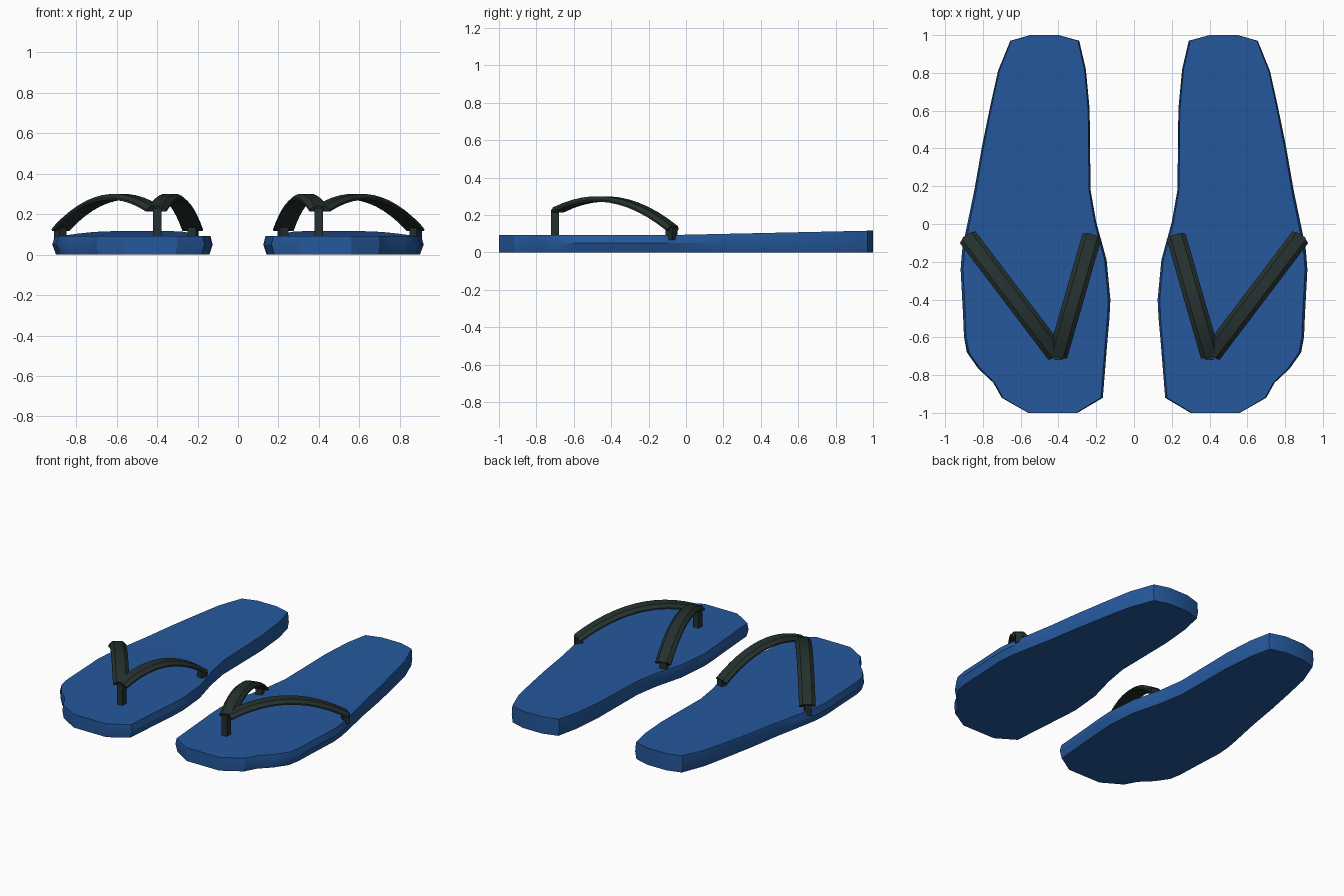
import bpy, bmesh, math
from mathutils import Vector

if "Cube" in bpy.data.objects:
    bpy.data.objects.remove(bpy.data.objects["Cube"])


def material(name, rgb):
    m = bpy.data.materials.new(name)
    m.diffuse_color = (*rgb, 1)
    m.use_nodes = True
    m.node_tree.nodes["Principled BSDF"].inputs["Base Color"].default_value = m.diffuse_color
    return m


BLUE = material("blue foam", (0.018, 0.098, 0.335))
BLACK = material("dark rubber", (0.018, 0.030, 0.028))


def finish(bm, name, mat, smooth=None):
    """Make the object, mirrored across x = 0 to give the pair."""
    bmesh.ops.recalc_face_normals(bm, faces=bm.faces)
    me = bpy.data.meshes.new(name)
    bm.to_mesh(me)
    bm.free()
    me.materials.append(mat)
    ob = bpy.data.objects.new(name, me)
    bpy.context.collection.objects.link(ob)
    if smooth:
        bpy.ops.object.select_all(action='DESELECT')
        ob.select_set(True)
        bpy.context.view_layer.objects.active = ob
        bpy.ops.object.shade_smooth_by_angle(angle=math.radians(smooth))
    mod = ob.modifiers.new("pair", 'MIRROR')
    mod.use_mirror_merge = False
    return ob


def loft(bm, rings):
    """Skin closed rings of points and cap both ends."""
    vs = [[bm.verts.new(p) for p in r] for r in rings]
    n = len(vs[0])
    for a, b in zip(vs, vs[1:]):
        for i in range(n):
            j = (i + 1) % n
            bm.faces.new((a[i], a[j], b[j], b[i]))
    bm.faces.new(vs[0][::-1])
    bm.faces.new(vs[-1])


# Sole: foot outline, widest at half height, heel rising gently
OUTLINE = [(.55, 1), (.40, 1), (.29, .97), (.255, .82), (.235, .61), (.23, .18),
           (.20, .01), (.145, -.19), (.125, -.40), (.13, -.50), (.14, -.61),
           (.165, -.92), (.30, -1), (.56, -1), (.70, -.92), (.745, -.84),
           (.825, -.765), (.885, -.68), (.90, -.60), (.905, -.48), (.918, -.24),
           (.91, -.14), (.895, -.06), (.845, .18), (.805, .41), (.76, .63),
           (.72, .81), (.655, .97)]
bm = bmesh.new()
loft(bm, [[(.5 + (x - .5) * s, y, z) for x, y in OUTLINE]
          for s, z in ((.955, 0), (1, .05), (.97, .092))])
bmesh.ops.bisect_plane(bm, geom=bm.verts[:] + bm.edges[:] + bm.faces[:],
                       plane_co=(0, -.1, 0), plane_no=(0, 1, 0))
for v in bm.verts:
    if v.co.z > .08:
        v.co.z += max(0, v.co.y + .1) * .022
finish(bm, "sole", BLUE, 30)

# Straps: arched bands with chamfered top, from toe post to each side
SECTION = [(-.052, -.016), (.052, -.016), (.052, -.006), (.03, .013), (-.03, .013), (-.052, -.006)]


def strap(name, start, end):
    a, b = Vector(start), Vector(end)
    d = (b - a).normalized()
    side = Vector((-d.y, d.x))
    rings = []
    steps = 12
    for i in range(steps + 1):
        t = i / steps
        c = a.lerp(b, t)
        z = .228 + .312 * t - .41 * t * t
        slope = (.312 - .82 * t) / (b - a).length
        k = 1 / math.hypot(1, slope)
        ring = []
        for u, w in SECTION:
            p = c + side * u - d * (slope * k * w)
            ring.append((p.x, p.y, z + w * k))
        rings.append(ring)
    bm = bmesh.new()
    loft(bm, rings)
    finish(bm, name, BLACK, 30)
    return math.atan2(d.y, d.x)


inner = strap("inner_strap", (.405, -.70), (.222, -.062))
outer = strap("outer_strap", (.410, -.69), (.882, -.068))


# Posts holding the straps to the sole
def post(name, x, y, z0, z1, size, angle):
    bm = bmesh.new()
    rings = []
    for z in (z0, z1):
        rings.append([(x + size * .7071 * math.cos(angle + q * math.pi / 2 + math.pi / 4),
                       y + size * .7071 * math.sin(angle + q * math.pi / 2 + math.pi / 4), z)
                      for q in range(4)])
    loft(bm, rings)
    finish(bm, name, BLACK)


post("toe_post", .40, -.70, .05, .23, .042, 0)
post("inner_post", .222, -.078, .065, .135, .045, inner)
post("outer_post", .878, -.078, .065, .135, .045, outer)
